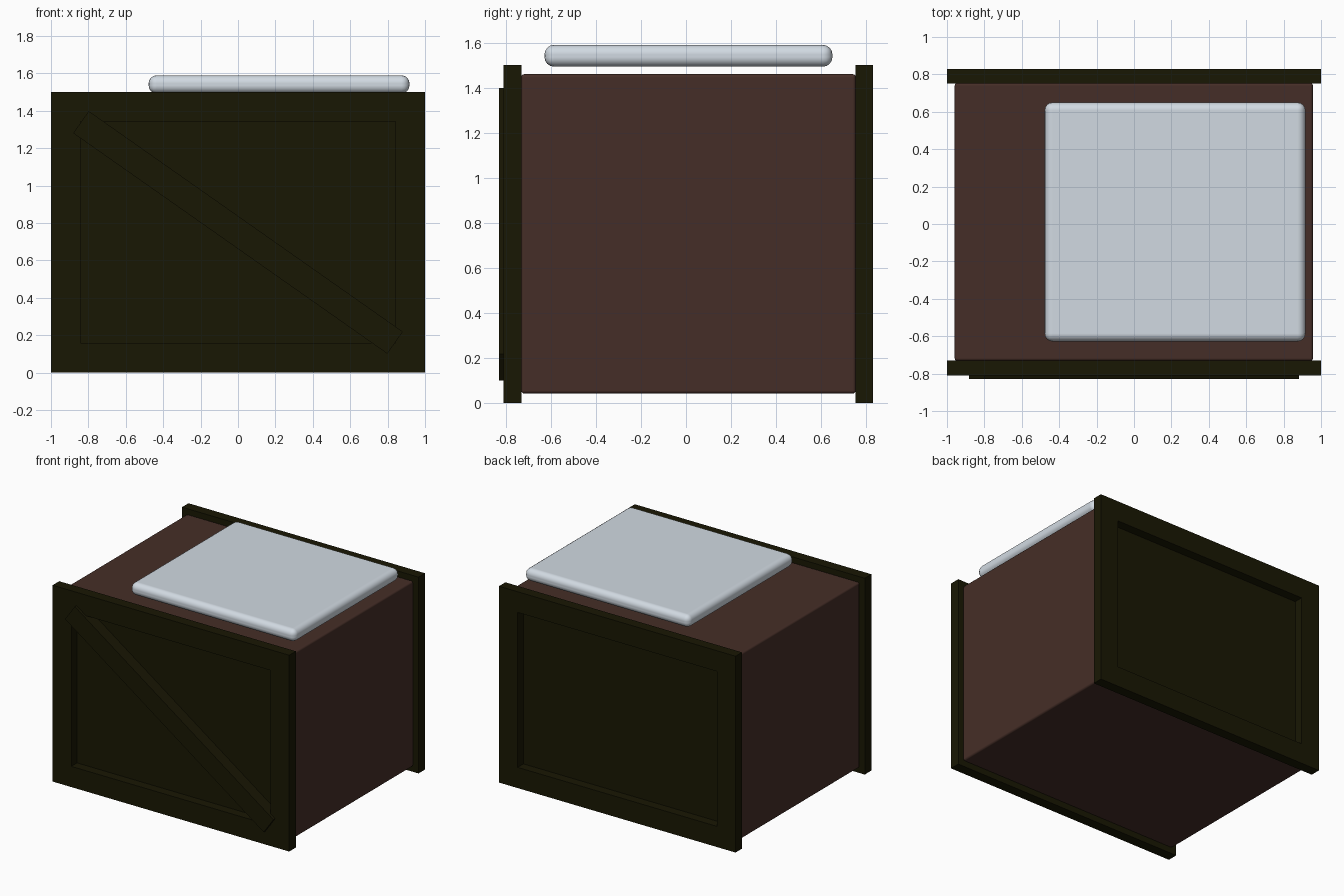
import bpy, bmesh, math
from mathutils import Vector

old = bpy.data.objects.get("Cube")
if old:
    bpy.data.objects.remove(old, do_unlink=True)


def make_material(name, rgb):
    mat = bpy.data.materials.new(name)
    mat.use_nodes = True
    mat.diffuse_color = (*rgb, 1)
    bsdf = mat.node_tree.nodes["Principled BSDF"]
    bsdf.inputs["Base Color"].default_value = (*rgb, 1)
    return mat


GREEN = make_material("dark olive", (0.0095, 0.0085, 0.001))
BROWN = make_material("brown", (0.06, 0.027, 0.02))
PALE = make_material("pale grey", (0.64, 0.7, 0.76))


def box(name, low, high, mat, bevel=0, segments=3, recess=None):
    """Box between two corners; recess = (outward y, border, depth)."""
    low, high = Vector(low), Vector(high)
    centre, size = (low + high) / 2, high - low
    bm = bmesh.new()
    bmesh.ops.create_cube(bm, size=1)
    bmesh.ops.scale(bm, vec=size, verts=bm.verts)
    if recess:
        side, border, depth = recess
        bm.normal_update()
        face = next(f for f in bm.faces if f.normal.y * side > 0.9)
        bmesh.ops.inset_region(bm, faces=[face], thickness=border, use_even_offset=True)
        # Extruding the inset face inward gives the recess straight walls
        pushed = bmesh.ops.extrude_discrete_faces(bm, faces=[face])["faces"][0]
        bmesh.ops.translate(bm, vec=(0, -side * depth, 0), verts=pushed.verts)
    mesh = bpy.data.meshes.new(name)
    bm.to_mesh(mesh)
    bm.free()
    mesh.materials.append(mat)
    obj = bpy.data.objects.new(name, mesh)
    obj.location = centre
    bpy.context.collection.objects.link(obj)
    if bevel:
        mod = obj.modifiers.new("rounded edges", "BEVEL")
        mod.width, mod.segments = bevel, segments
        for poly in mesh.polygons:
            poly.use_smooth = True
        mod.harden_normals = True
    return obj


# Crate body, ending inside the two panels
box("crate_body", (-0.959, -0.732, 0.042), (0.957, 0.754, 1.46), BROWN, bevel=0.015)

# Framed end panels
box("front_panel", (-1, -0.81, 0), (1, -0.73, 1.5), GREEN, recess=(-1, 0.158, 0.07))
box("back_panel", (-1, 0.752, 0), (1, 0.83, 1.5), GREEN, recess=(1, 0.158, 0.07))

# Diagonal brace on the front
brace = box("diagonal_brace", (-1.026, -0.83, 0.678), (1.026, -0.738, 0.822), GREEN)
brace.rotation_euler.y = math.atan2(1.18, 1.68)

# Rounded slab above the lid
box("top_slab", (-0.478, -0.628, 1.493), (0.917, 0.65, 1.59), PALE, bevel=0.043, segments=4)
